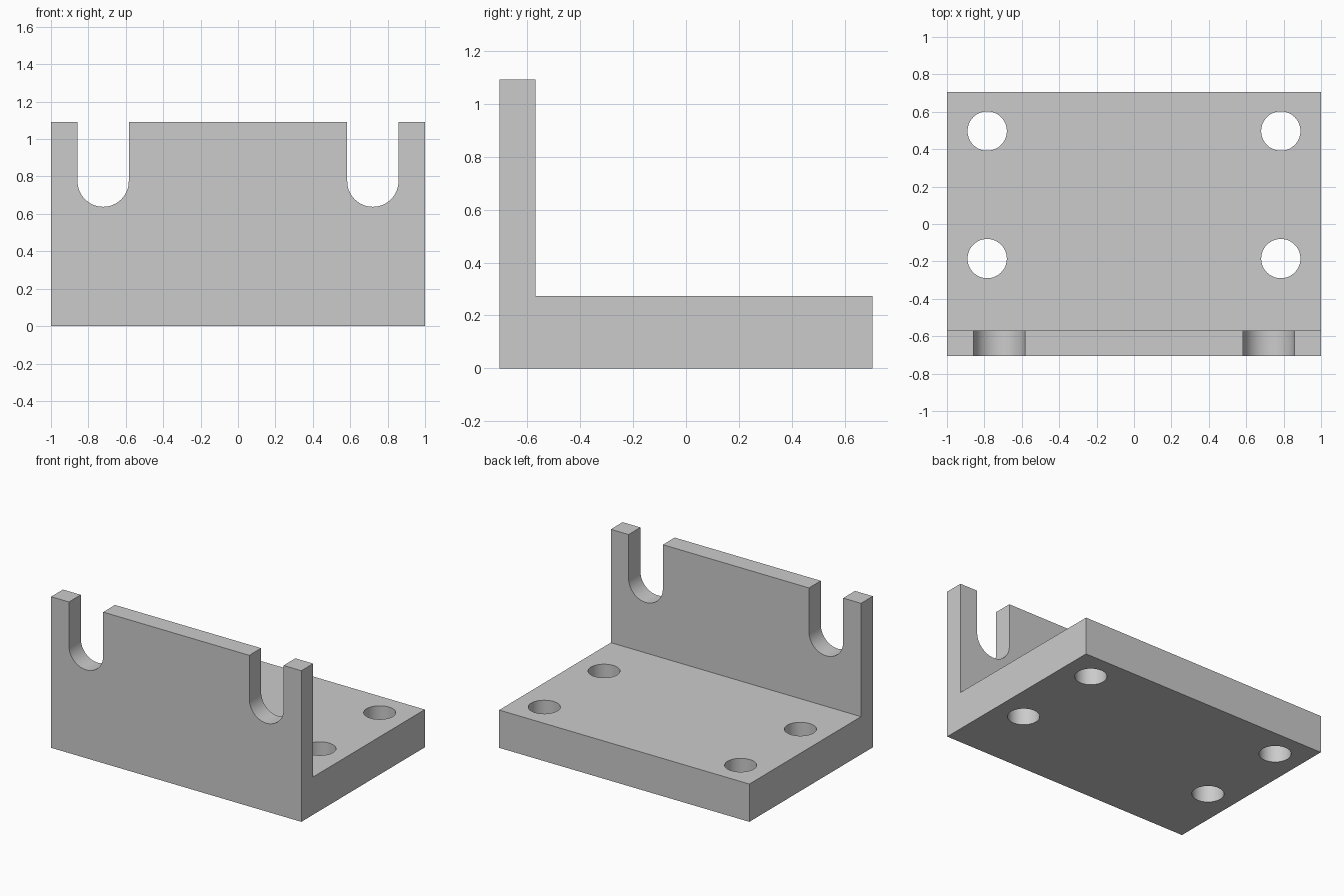
import bpy, bmesh
from math import sin, cos, pi, radians
from mathutils import Vector

cube = bpy.data.objects.get("Cube")
if cube:
    bpy.data.objects.remove(cube, do_unlink=True)

WIDTH, HALF_DEPTH, HEIGHT = 2.0, 0.705, 1.092
BASE_TOP, WALL_BACK = 0.273, -0.57
SLOT_X, SLOT_Z, SLOT_R = 0.721, 0.775, 0.137
HOLE_X, HOLE_R = 0.785, 0.105

# Grey metal
grey = bpy.data.materials.new("plain grey")
grey.use_nodes = True
colour = (0.6, 0.6, 0.6, 1)
grey.diffuse_color = colour
grey.node_tree.nodes["Principled BSDF"].inputs["Base Color"].default_value = colour


def extrude_profile(name, points, offset):
    """Closed prism made by sweeping a flat profile along an offset."""
    bm = bmesh.new()
    face = bm.faces.new([bm.verts.new(p) for p in points])
    swept = bmesh.ops.extrude_face_region(bm, geom=[face])["geom"]
    verts = [v for v in swept if isinstance(v, bmesh.types.BMVert)]
    bmesh.ops.translate(bm, verts=verts, vec=Vector(offset))
    bmesh.ops.recalc_face_normals(bm, faces=bm.faces)
    mesh = bpy.data.meshes.new(name)
    bm.to_mesh(mesh)
    bm.free()
    obj = bpy.data.objects.new(name, mesh)
    mesh.materials.append(grey)
    bpy.context.collection.objects.link(obj)
    return obj


def arc(start, end, steps):
    angles = [start + (end - start) * i / steps for i in range(steps + 1)]
    return [(cos(a), sin(a)) for a in angles]


# L-shaped body: base plate and upright wall in one piece
section = [(-HALF_DEPTH, 0), (HALF_DEPTH, 0), (HALF_DEPTH, BASE_TOP),
           (WALL_BACK, BASE_TOP), (WALL_BACK, HEIGHT), (-HALF_DEPTH, HEIGHT)]
bracket = extrude_profile("angle_bracket", [(-WIDTH / 2, y, z) for y, z in section],
                          (WIDTH, 0, 0))

cutters = []
for side in (-1, 1):
    # Open U-shaped slot in the wall
    x = side * SLOT_X
    u_shape = [(x + SLOT_R * c, SLOT_Z + SLOT_R * s) for c, s in arc(pi, 2 * pi, 32)]
    u_shape += [(x + SLOT_R, HEIGHT + 0.2), (x - SLOT_R, HEIGHT + 0.2)]
    cutters.append(extrude_profile("slot_cutter", [(px, -0.9, pz) for px, pz in u_shape],
                                   (0, 0.5, 0)))
    # Round mounting holes through the base
    for y in (-0.185, 0.497):
        ring = [(side * HOLE_X + HOLE_R * c, y + HOLE_R * s, -0.1)
                for c, s in arc(0, 2 * pi, 64)[:-1]]
        cutters.append(extrude_profile("hole_cutter", ring, (0, 0, 0.6)))

for cutter in cutters:
    cutter.hide_render = True
    cut = bracket.modifiers.new("cut", "BOOLEAN")
    cut.operation, cut.solver, cut.object = "DIFFERENCE", "EXACT", cutter

# Bake the cuts and discard the cutters
bpy.context.view_layer.update()
evaluated = bracket.evaluated_get(bpy.context.evaluated_depsgraph_get())
finished = bpy.data.meshes.new_from_object(evaluated)
bracket.modifiers.clear()
bracket.data = finished
for cutter in cutters:
    bpy.data.objects.remove(cutter, do_unlink=True)

# Smooth round walls, crisp edges
for obj in bpy.context.selected_objects:
    obj.select_set(False)
bracket.select_set(True)
bpy.context.view_layer.objects.active = bracket
bpy.ops.object.shade_smooth_by_angle(angle=radians(30))
